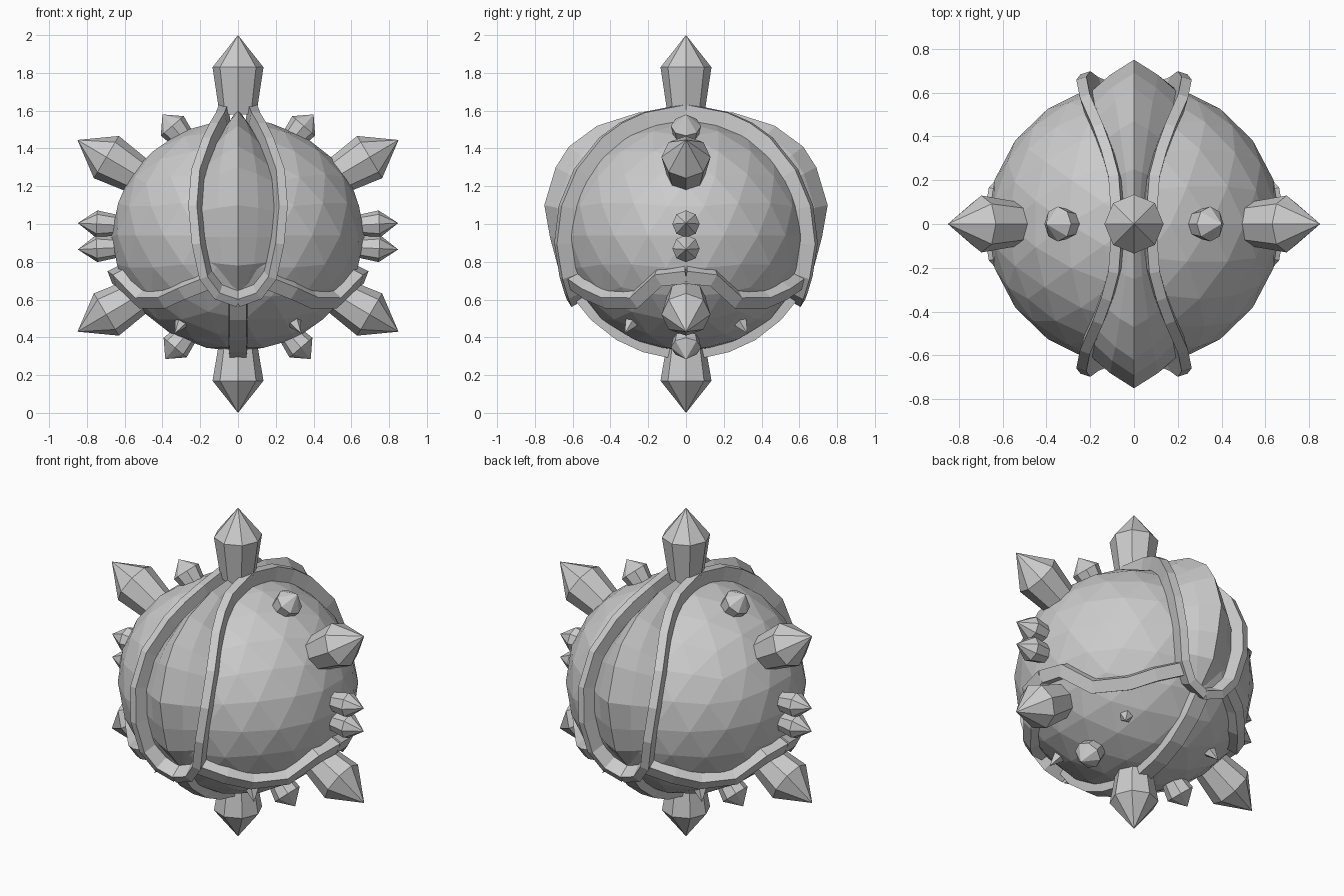
import bpy, bmesh, math
from mathutils import Vector

if "Cube" in bpy.data.objects:
    bpy.data.objects.remove(bpy.data.objects["Cube"])

grey = bpy.data.materials.new("stone_grey")
grey.diffuse_color = (0.6, 0.6, 0.6, 1)
grey.use_nodes = True
grey.node_tree.nodes["Principled BSDF"].inputs["Base Color"].default_value = grey.diffuse_color

C = Vector((0, 0, 0.94))           # body centre
RX, RY, RZ = 0.67, 0.65, 0.615     # body radii


def finish(name, bm, mirror=""):
    bmesh.ops.recalc_face_normals(bm, faces=bm.faces)
    me = bpy.data.meshes.new(name)
    bm.to_mesh(me)
    bm.free()
    me.materials.append(grey)
    ob = bpy.data.objects.new(name, me)
    bpy.context.collection.objects.link(ob)
    if mirror:
        m = ob.modifiers.new("mirror", 'MIRROR')
        m.use_axis = ("x" in mirror, "y" in mirror, False)
        m.use_mirror_merge = False
    return ob


def on_body(x, z):
    """Point on the front of the body at a given x and z."""
    q = 1 - (x / RX) ** 2 - ((z - C.z) / RZ) ** 2
    return Vector((x, -RY * math.sqrt(max(q, 0)), z))


def strap(name, pts, half, outer, mirror, inner=0.05):
    """Rectangular strip following a path on the body surface."""
    bm = bmesh.new()
    rings = []
    for i, p in enumerate(pts):
        t = (pts[min(i + 1, len(pts) - 1)] - pts[max(i - 1, 0)]).normalized()
        d = p - C
        n = Vector((d.x / RX ** 2, d.y / RY ** 2, d.z / RZ ** 2)).normalized()
        s = n.cross(t).normalized()
        rings.append([bm.verts.new(p + s * a * half + n * h) for a, h in
                      ((-1, -inner), (1, -inner), (0.8, outer), (-0.8, outer))])
    for a, b in zip(rings, rings[1:]):
        for k in range(4):
            j = (k + 1) % 4
            bm.faces.new((a[k], a[j], b[j], b[k]))
    bm.faces.new(rings[0])
    bm.faces.new(rings[-1])
    finish(name, bm, mirror)


def spike(name, tip, axis, r, tip_len, shaft_len, mirror="", sides=8, base=0.72):
    """Flared shaft with a pointed cap."""
    bm = bmesh.new()
    tip, axis = Vector(tip), Vector(axis).normalized()
    rot = axis.to_track_quat('Z', 'Y')
    rings = []
    for rad, h in ((r * base, -tip_len - shaft_len), (r, -tip_len)):
        rings.append([bm.verts.new(tip + rot @ Vector((
            rad * math.cos(2 * math.pi * k / sides),
            rad * math.sin(2 * math.pi * k / sides), h))) for k in range(sides)])
    top = bm.verts.new(tip)
    lo, hi = rings
    for k in range(sides):
        j = (k + 1) % sides
        bm.faces.new((lo[k], lo[j], hi[j], hi[k]))
        bm.faces.new((hi[k], hi[j], top))
    bm.faces.new(lo)
    finish(name, bm, mirror)


# faceted round body
bm = bmesh.new()
bmesh.ops.create_icosphere(bm, subdivisions=3, radius=1)
for v in bm.verts:
    v.co = Vector((v.co.x * RX, v.co.y * RY, v.co.z * RZ)) + C
finish("body", bm)

# lens-shaped bulges front and back: ridge depth, height, half width
bm = bmesh.new()
rows = []
for y, z, w in ((0.08, 1.60, 0.05), (0.25, 1.59, 0.075), (0.47, 1.52, 0.13),
                (0.62, 1.41, 0.17), (0.69, 1.30, 0.20), (0.75, 1.10, 0.215),
                (0.72, 0.93, 0.20), (0.68, 0.78, 0.17), (0.57, 0.65, 0.05)):
    ridge = Vector((0, -y, z))
    d = ridge - C
    k = math.sqrt((1 - (w / RX) ** 2) / ((d.y / RY) ** 2 + (d.z / RZ) ** 2))
    edge = C + d * min(k, 1) * 0.98
    mid = edge.lerp(ridge, 0.58)
    rows.append([bm.verts.new((x, q.y, q.z)) for x, q in
                 ((-w, edge), (-w / 2, mid), (0, ridge), (w / 2, mid), (w, edge))])
for a, b in zip(rows, rows[1:]):
    for k in range(4):
        bm.faces.new((a[k], a[k + 1], b[k + 1], b[k]))
finish("bulge", bm, "y")

# straps framing the bulges, meeting at the top and in a V below
strap("frame_strap", [on_body(x, z) for x, z in (
    (0, 0.62), (0.10, 0.655), (0.165, 0.74), (0.20, 0.9), (0.217, 1.08),
    (0.203, 1.25), (0.15, 1.4), (0.115, 1.47), (0.085, 1.52), (0.07, 1.56))],
    0.03, 0.075, "xy")

# wavy band around the sides, arching over the lower side spikes
band = []
for a, z in ((13, 0.71), (28, 0.655), (42, 0.61), (62, 0.61), (77, 0.72), (90, 0.735)):
    h = math.sqrt(1 - ((z - C.z) / RZ) ** 2)
    a = math.radians(a)
    band.append(Vector((RX * h * math.sin(a), -RY * h * math.cos(a), z)))
strap("side_band", band, 0.045, 0.05, "xy")

# short straps from the V down to the bottom spike
strap("lower_strap", [on_body(0, z) for z in (0.62, 0.52, 0.42, 0.36, 0.33)],
      0.055, 0.04, "y")

# large spikes
spike("top_spike", (0, 0, 2), (0, 0, 1), 0.135, 0.17, 0.25)
spike("bottom_spike", (0, 0, 0), (0, 0, -1), 0.135, 0.17, 0.22)
spike("upper_side_spike", (0.85, 0, 1.445), (0.86, 0, 0.51), 0.13, 0.178, 0.24, "x")
spike("lower_side_spike", (0.85, 0, 0.43), (0.86, 0, -0.51), 0.13, 0.178, 0.24, "x")

# small spikes
spike("small_upper_spike", (0.40, 0, 1.58), (0.65, 0, 0.76), 0.08, 0.08, 0.12, "x")
spike("small_lower_spike", (0.385, 0, 0.285), (0.65, 0, -0.76), 0.08, 0.08, 0.12, "x")
spike("middle_spike_high", (0.848, 0, 1.005), (1, 0, 0.05), 0.072, 0.10, 0.12, "x")
spike("middle_spike_low", (0.848, 0, 0.865), (1, 0, -0.05), 0.072, 0.10, 0.12, "x")
spike("underside_thorn", (0.335, 0.325, 0.42), (0.45, 0.45, -0.75), 0.05, 0.10, 0.04,
      "xy", sides=5)
